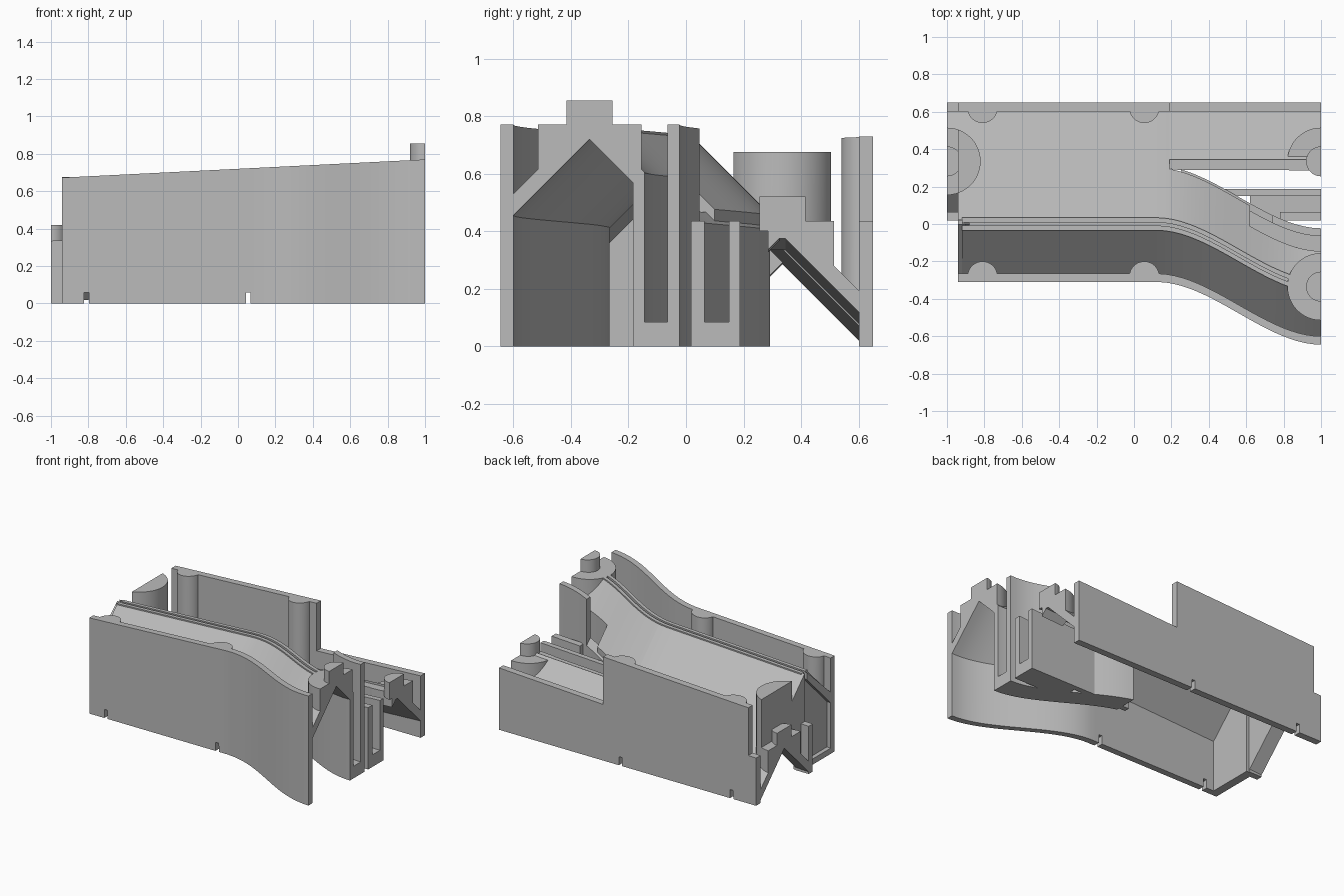
import bpy, bmesh, math

cube = bpy.data.objects.get("Cube")
if cube:
    bpy.data.objects.remove(cube)

grey = bpy.data.materials.new("plain_grey")
grey.use_nodes = True
tone = (0.5, 0.5, 0.5, 1)
grey.diffuse_color = tone
grey.node_tree.nodes["Principled BSDF"].inputs["Base Color"].default_value = tone

NOTCHES = (-0.81, 0.055)
LANE = 0.335


# The upper track swings sideways in an S-curve
def centre(x):
    t = min(max((x - 0.12) / 0.88, 0), 1)
    return -LANE * t * t * (3 - 2 * t)


def roof(x, y):
    return 0.745 + 0.05 * x - abs(y - centre(x))


def under(x, y):
    return roof(x, y) - 0.075


def middle(x, y):
    return roof(x, y) - 0.04


def rim(x, y=0):
    return 0.72 + 0.05 * x


def low_rim(x, y=0):
    return 0.385 + 0.05 * x


def low_roof(x, y):
    return 0.745 + 0.05 * x - LANE - abs(y - LANE)


def low_under(x, y):
    return low_roof(x, y) - 0.075


def notched(x, y):
    return 0.06 if any(abs(x - n) < 0.0125 for n in NOTCHES) else 0


def val(f, *a):
    return f(*a) if callable(f) else f


def along(off):
    return lambda x: centre(x) + off


# Solid between two side curves, a bottom surface and a top surface
def strip(name, x0, x1, lo, hi, bot, top, xs=None):
    if xs is None:
        n = max(1, round((x1 - x0) * 24))
        xs = [x0 + (x1 - x0) * i / n for i in range(n + 1)]
        if bot is notched:
            cuts = [n + s * w for n in NOTCHES for s in (-1, 1) for w in (0.012, 0.013)]
            xs = sorted(xs + [c for c in cuts if x0 < c < x1])
    bm = bmesh.new()
    rings = []
    for x in xs:
        a, b = val(lo, x), val(hi, x)
        corners = ((a, bot), (b, bot), (b, top), (a, top))
        rings.append([bm.verts.new((x, y, val(f, x, y))) for y, f in corners])
    for p, q in zip(rings, rings[1:]):
        for i in range(4):
            j = (i + 1) % 4
            bm.faces.new((p[i], p[j], q[j], q[i]))
    bm.faces.new(rings[0])
    bm.faces.new(rings[-1][::-1])
    bmesh.ops.remove_doubles(bm, verts=bm.verts, dist=0.0002)
    bmesh.ops.recalc_face_normals(bm, faces=bm.faces)
    mesh = bpy.data.meshes.new(name)
    bm.to_mesh(mesh)
    bm.free()
    mesh.materials.append(grey)
    ob = bpy.data.objects.new(name, mesh)
    bpy.context.collection.objects.link(ob)
    bpy.ops.object.select_all(action='DESELECT')
    ob.select_set(True)
    bpy.context.view_layer.objects.active = ob
    bpy.ops.object.shade_smooth_by_angle(angle=math.radians(25))
    return ob


# Round column, trimmed to a box
def column(name, cx, cy, r, bot, top, x0=-1, x1=1, y0=-2, y1=2):
    a, b = max(cx - r, x0), min(cx + r, x1)
    xs = {a, b} | {cx - r * math.cos(math.pi * i / 24) for i in range(25)}

    def half(x):
        return math.sqrt(max(0, r * r - (x - cx) ** 2))
    strip(name, a, b, lambda x: max(cy - half(x), val(y0, x)),
          lambda x: min(cy + half(x), val(y1, x)), bot, top,
          sorted(x for x in xs if a <= x <= b))


# Outer walls
strip("front_wall", -0.94, 1, along(-0.31), along(-0.265), notched, rim)
strip("back_wall", -0.94, 0.19, 0.602, 0.65, notched, rim)
strip("back_wall_low", 0.19, 1, 0.602, 0.65, 0, low_rim)
strip("back_wall_end", -1, -0.94, 0.602, 0.65, 0, low_rim)

# Upper roof panels and the flat ridge with its groove
strip("front_slope", -0.92, 1, along(-0.27), along(-0.025), under, roof)
strip("back_slope", -0.94, 0.19, along(0.025), 0.61, under, roof)
strip("branch_slope", 0.19, 0.62, along(0.025), along(0.3), under, roof)
strip("branch_slope_end", 0.62, 1, along(0.025), along(0.19), under, roof)
for side in (-1, 1):
    a, b = sorted((side * 0.008, side * 0.034))
    strip("ridge_rail", -0.92, 1, along(a), along(b), under, rim)
    a, b = sorted((0, side * 0.009))
    strip("ridge_groove", -0.92, 1, along(a), along(b), under,
          lambda x, y: rim(x) - 0.02)

# Lower roof panel and its ridge strip
strip("low_slope", 0.19, 1, 0.345, 0.61, low_under, low_roof)
strip("low_ridge", 0.19, 1, lambda x: max(0.29, centre(x) + 0.3), 0.36,
      lambda x, y: low_rim(x) - 0.06, low_rim)

# Curved channel
strip("curved_inner_wall", 0.25, 1, along(0.15), along(0.19), 0, middle)
strip("curved_floor", 0.25, 1, along(0.15), along(0.31), 0, 0.085)
strip("curved_outer_wall", 0.25, 0.74, along(0.27), along(0.312), 0, middle)
strip("curved_outer_wall_tall", 0.74, 1, along(0.27), along(0.312), 0, rim)

# Straight channel
strip("straight_outer_wall", 0.2, 1, 0.15, 0.187, 0, low_rim)
strip("straight_floor", 0.62, 1, 0.018, 0.187, 0, 0.085)
strip("straight_inner_wall", 0.78, 1, 0.018, 0.065, 0, low_rim)

# End wall with a recessed panel under the roof
strip("end_wall_front", -0.91, -0.88, -0.27, 0, 0, middle)
strip("end_wall_back", -0.91, -0.88, 0, 0.06, 0, middle)
strip("end_rim_front", -0.94, -0.9, -0.27, 0, under, lambda x, y: min(roof(x, y), rim(x)))
strip("end_rim_sill", -0.94, -0.9, -0.27, 0.03, 0, 0.04)
strip("end_rim_post", -0.94, -0.9, 0.02, 0.065, 0, middle)
strip("end_gable", -0.94, -0.9, 0.06, LANE, low_under, middle)

# Stepped lip at the low end
strip("lip_slope_back", -1, -0.94, 0.36, 0.61, low_under, low_roof)
strip("lip_slope_front", -1, -0.92, 0.06, 0.31, low_under, low_roof)
strip("lip_post", -1, -0.92, 0.02, 0.065, 0, low_rim)
for y0, y1 in ((0, LANE), (LANE, 1)):
    column("lip_column", -1, LANE, 0.18, low_under, low_rim, x1=-0.93, y0=y0, y1=y1)
column("lip_peg", -1, LANE, 0.08, 0.3, 0.42, x1=-0.94)
column("end_column", -1, LANE, 0.18, middle, 0.675, x0=-0.94)

# Columns and pegs at the high end
column("upper_column", 1, -LANE, 0.18, under, rim, y1=centre)
column("upper_column", 1, -LANE, 0.18, under, rim, y0=centre)
column("upper_peg", 1, -LANE, 0.08, 0.74, 0.855)
column("lower_column", 1, LANE, 0.18, low_under, low_rim, y0=LANE)
column("lower_column", 1, LANE, 0.18, low_under, low_rim, y0=0.285, y1=LANE)
column("lower_peg", 1, LANE, 0.08, 0.4, 0.52, y0=0.255)

# Half-round pillars against the walls
for x in NOTCHES:
    column("front_pillar", x, -0.28, 0.08, middle, rim, y0=-0.28)
    column("back_pillar", x, 0.62, 0.08, middle, rim, y1=0.62)
